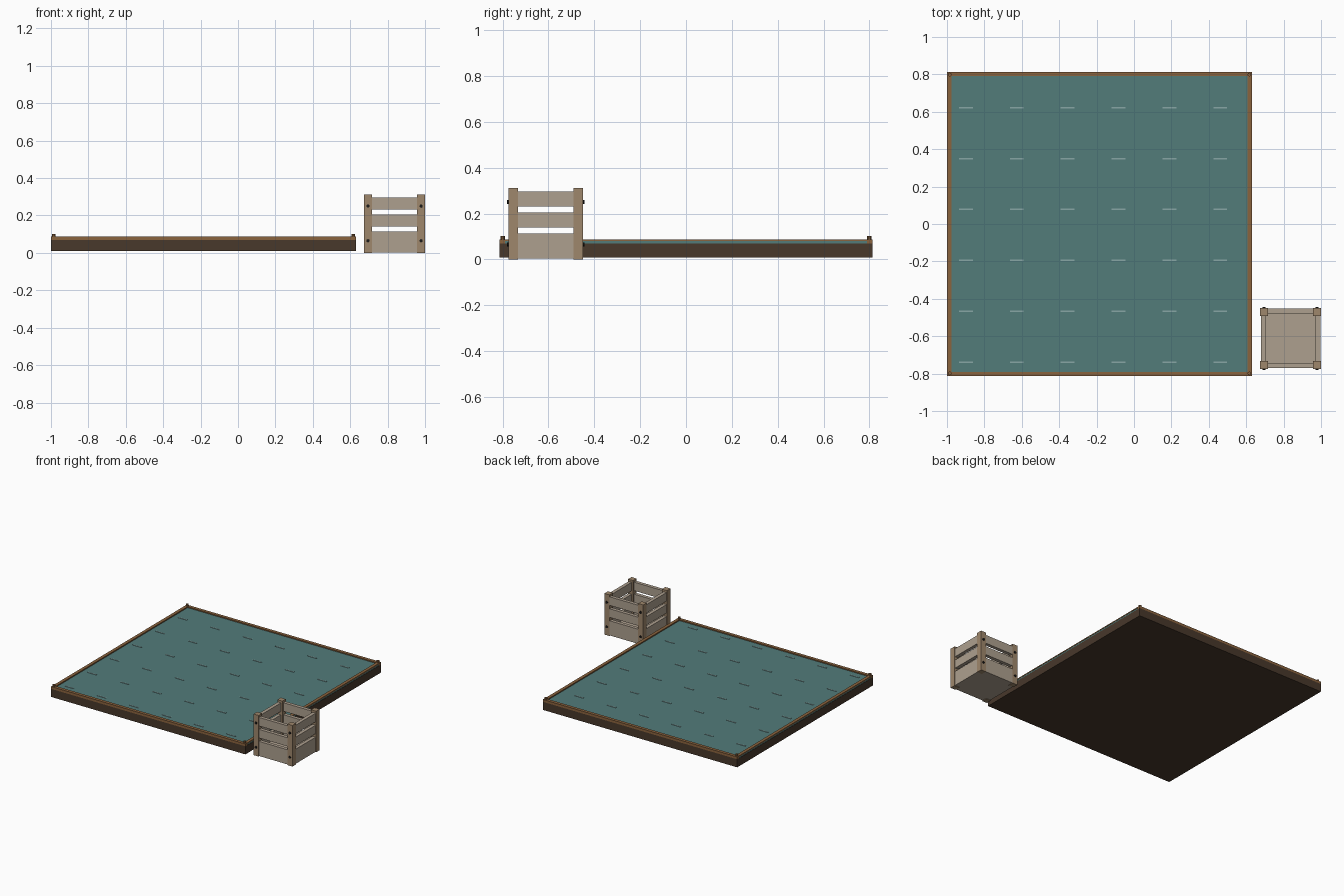
import bpy

if "Cube" in bpy.data.objects:
    bpy.data.objects.remove(bpy.data.objects["Cube"])


def material(name, rgb):
    m = bpy.data.materials.new(name)
    m.diffuse_color = (*rgb, 1)
    m.use_nodes = True
    m.node_tree.nodes["Principled BSDF"].inputs["Base Color"].default_value = m.diffuse_color
    return m


TEAL = material("teal", (0.084, 0.200, 0.195))
PALE = material("pale_teal", (0.25, 0.39, 0.38))
RAIL = material("warm_brown", (0.255, 0.125, 0.048))
DARK = material("dark_brown", (0.065, 0.040, 0.024))
POST = material("tan_wood", (0.345, 0.242, 0.150))
SLAT = material("grey_wood", (0.423, 0.352, 0.275))
IRON = material("black_iron", (0.012, 0.011, 0.010))


def box(name, x, y, z, mat):
    """Box from (min, max) ranges on each axis."""
    bpy.ops.mesh.primitive_cube_add(size=1)
    o = bpy.context.object
    o.name = name
    o.location = [(a + b) / 2 for a, b in (x, y, z)]
    o.scale = [b - a for a, b in (x, y, z)]
    bpy.ops.object.transform_apply(location=False, rotation=False, scale=True)
    o.data.materials.append(mat)
    return o


def cylinder(name, loc, radius, depth, mat, sides=10, rot=(0, 0, 0)):
    bpy.ops.mesh.primitive_cylinder_add(vertices=sides, radius=radius, depth=depth,
                                        location=loc, rotation=rot)
    o = bpy.context.object
    o.name = name
    o.data.materials.append(mat)
    bpy.ops.object.shade_smooth_by_angle()


# Platform: dark base with a teal surface slab
X0, X1, Y0, Y1, W = -1.0, 0.632, -0.814, 0.814, 0.024
box("platform_base", (X0, X1), (Y0, Y1), (0.009, 0.070), DARK)
box("teal_surface", (X0 + 0.002, X1 - 0.002), (Y0 + W / 2, Y1 - W / 2), (0.070, 0.080), TEAL)

# Rim rails
for name, x in (("left_rail", (X0, X0 + W)), ("right_rail", (X1 - W, X1))):
    box(name, x, (Y0 + W, Y1 - W), (0.080, 0.088), RAIL)
for name, y in (("front_rail", (Y0, Y0 + W)), ("back_rail", (Y1 - W, Y1))):
    box(name, (X0, X1), y, (0.070, 0.088), RAIL)

# Corner pegs
for x in (X0 + 0.015, X1 - 0.015):
    for y in (Y0 + 0.015, Y1 - 0.015):
        cylinder("corner_peg", (x, y, 0.085), 0.010, 0.034, RAIL)

# Ripple dashes in a regular grid
for i in range(6):
    for j in range(6):
        x, y = -0.899 + 0.272 * i, -0.738 + 0.272 * j
        box("ripple", (x - 0.037, x + 0.037), (y - 0.004, y + 0.004), (0.079, 0.083), PALE)

# Crate
CX0, CX1, CY0, CY1, P, T = 0.674, 1.0, -0.775, -0.449, 0.042, 0.026
IN = 0.004
box("crate_floor", (CX0 + IN, CX1 - IN), (CY0 + IN, CY1 - IN), (0.003, 0.050), SLAT)

# Corner posts with bolts on their front and back faces
for x in (CX0, CX1 - P):
    for y, face in ((CY0, CY0), (CY1 - P, CY1)):
        box("crate_post", (x, x + P), (y, y + P), (0.0, 0.312), POST)
        for z in (0.065, 0.250):
            cylinder("bolt", (x + P / 2, face, z), 0.009, 0.012, IRON, rot=(1.5708, 0, 0))

# Three slats on each side
for z in ((0.050, 0.114), (0.140, 0.205), (0.231, 0.296)):
    for y in (CY0 + IN, CY1 - IN - T):
        box("crate_slat", (CX0 + P / 2, CX1 - P / 2), (y, y + T), z, SLAT)
    for x in (CX0 + IN, CX1 - IN - T):
        box("crate_slat", (x, x + T), (CY0 + P / 2, CY1 - P / 2), z, SLAT)
